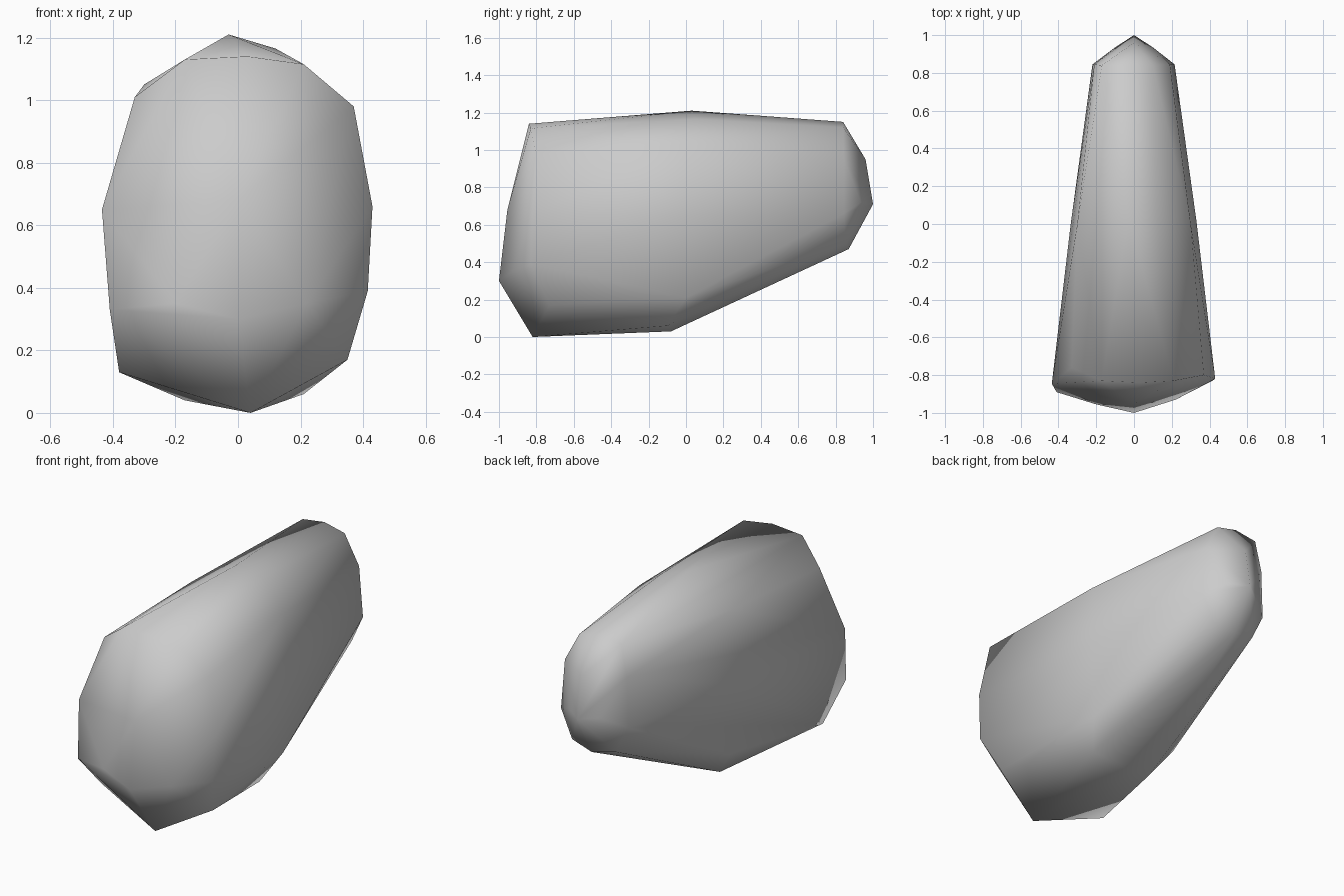
import bpy
import bmesh

default_cube = bpy.data.objects.get("Cube")
if default_cube:
    bpy.data.objects.remove(default_cube, do_unlink=True)


def make_material(name, colour):
    material = bpy.data.materials.new(name)
    material.use_nodes = True
    material.diffuse_color = colour
    material.node_tree.nodes["Principled BSDF"].inputs["Base Color"].default_value = colour
    return material


def wrap_points(name, points, material):
    """Stretch a closed skin around a cloud of corner points."""
    shape = bmesh.new()
    for point in points:
        shape.verts.new(point)
    hull = bmesh.ops.convex_hull(shape, input=shape.verts)
    unused = [v for v in hull["geom_interior"] if isinstance(v, bmesh.types.BMVert)]
    bmesh.ops.delete(shape, geom=unused, context="VERTS")
    bmesh.ops.recalc_face_normals(shape, faces=shape.faces)
    for face in shape.faces:
        face.smooth = True
    mesh = bpy.data.meshes.new(name)
    shape.to_mesh(mesh)
    shape.free()
    mesh.materials.append(material)
    stone = bpy.data.objects.new(name, mesh)
    bpy.context.collection.objects.link(stone)
    return stone


# Broad front rim
front_rim = [
    (-.17, -.83, 1.13), (.03, -.84, 1.14), (.21, -.83, 1.115),
    (.37, -.8, .98), (.43, -.82, .66), (.415, -.83, .39),
    (.35, -.73, .17), (.04, -.82, 0), (-.38, -.72, .13),
    (-.41, -.89, .33), (-.435, -.845, .65), (-.33, -.76, 1.01),
]
# Bulging front face
front_face = [
    (0, -.955, .68), (0, -1, .3), (-.2, -.955, .35), (.22, -.93, .35),
]
# Middle girdle, with the crown and the belly
girdle = [
    (-.03, .03, 1.21), (.12, .05, 1.165), (-.3, 0, 1.05), (.3, 0, 1.03),
    (-.335, 0, .62), (.33, .02, .65), (-.28, 0, .2), (.29, 0, .21),
    (-.17, -.07, .04), (.21, -.1, .06), (0, -.08, .03),
]
# Narrow back rim
back_rim = [
    (-.17, .84, 1.13), (-.03, .84, 1.15), (.1, .84, 1.12),
    (.19, .845, .95), (-.21, .845, .95), (.215, .845, .66), (-.22, .845, .66),
    (.14, .85, .5), (-.14, .85, .5), (0, .87, .47),
]
# Rounded back tip
back_tip = [(0, .96, .95), (0, 1, .71), (-.1, .935, .72), (.1, .935, .72)]

stone_grey = make_material("stone_grey", (.6, .6, .6, 1))
wrap_points("boulder", front_rim + front_face + girdle + back_rim + back_tip, stone_grey)
